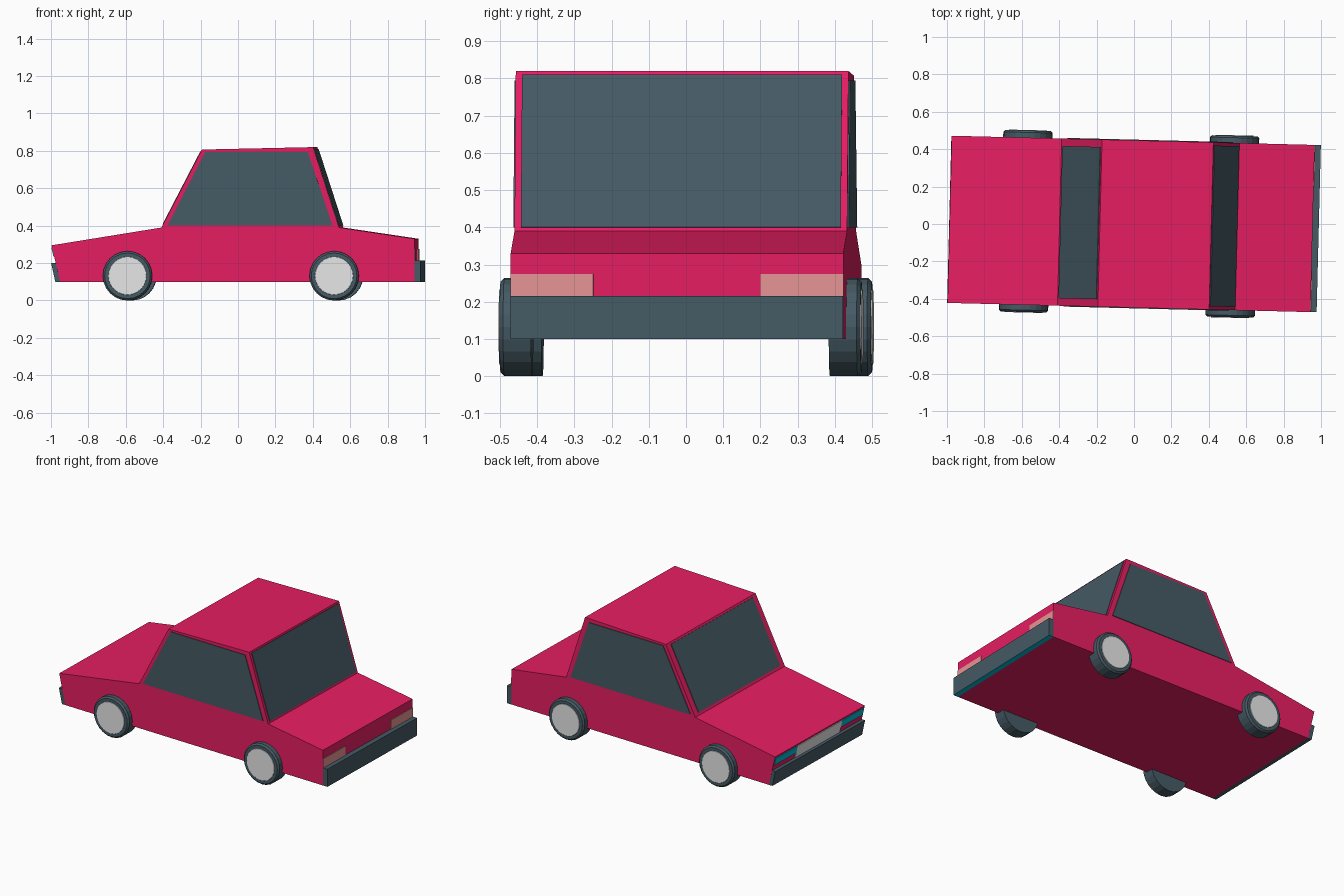
import bpy, bmesh, math
from mathutils import Matrix, Vector

if "Cube" in bpy.data.objects:
    bpy.data.objects.remove(bpy.data.objects["Cube"])

TURN = Matrix.Rotation(math.radians(-1.45), 4, 'Z')   # the car stands slightly turned
HALF = 0.447                                          # half width of the body


def material(name, rgb):
    lin = [(c / 255 / 12.92) if c < 11 else ((c / 255 + 0.055) / 1.055) ** 2.4 for c in rgb]
    m = bpy.data.materials.new(name)
    m.diffuse_color = (*lin, 1)
    m.use_nodes = True
    m.node_tree.nodes["Principled BSDF"].inputs["Base Color"].default_value = m.diffuse_color
    return m


PINK = material("pink paint", (233, 30, 99))
SLATE = material("slate glass and rubber", (69, 90, 100))
LIGHT = material("light grey metal", (238, 238, 238))
SALMON = material("salmon lens", (239, 154, 154))
TEAL = material("teal lens", (0, 188, 212))


def finish(bm, name, *mats):
    bmesh.ops.recalc_face_normals(bm, faces=bm.faces)
    bm.transform(TURN)
    me = bpy.data.meshes.new(name)
    bm.to_mesh(me)
    bm.free()
    for m in mats:
        me.materials.append(m)
    ob = bpy.data.objects.new(name, me)
    bpy.context.collection.objects.link(ob)
    return ob


def prism(bm, points, offset):
    """Flat outline swept along an offset vector into a closed solid."""
    face = bm.faces.new([bm.verts.new(p) for p in points])
    new = bmesh.ops.extrude_face_region(bm, geom=[face], use_keep_orig=True)["geom"]
    bmesh.ops.translate(bm, vec=offset, verts=[g for g in new if isinstance(g, bmesh.types.BMVert)])


def across(name, profile, *mats):
    """Side profile (x, z) swept over the full body width."""
    bm = bmesh.new()
    prism(bm, [(x, -HALF, z) for x, z in profile], (0, 2 * HALF, 0))
    return finish(bm, name, *mats)


def plate(name, points, outward, mat, thick=0.004):
    bm = bmesh.new()
    prism(bm, points, Vector(outward).normalized() * thick)
    return finish(bm, name, mat)


def on_slope(low, high, z):
    """x on the sloping line low-high at height z."""
    t = (z - low[1]) / (high[1] - low[1])
    return low[0] + t * (high[0] - low[0])


def panel(name, low, high, z0, z1, y0, y1, side, mat):
    """Plate on an end-facing body surface; side is -1 front, 1 rear."""
    x0, x1 = on_slope(low, high, z0), on_slope(low, high, z1)
    normal = (side * (high[1] - low[1]), 0, -side * (high[0] - low[0]))
    return plate(name, [(x0, y0, z0), (x0, y1, z0), (x1, y1, z1), (x1, y0, z1)], normal, mat)


# Key points of the side profile
nose_low, nose_high = (-0.94, 0.10), (-0.986, 0.295)
screen_low, screen_high = (-0.398, 0.39), (-0.182, 0.807)
back_low, back_high = (0.552, 0.39), (0.413, 0.82)
tail_low, tail_high = (0.955, 0.10), (0.955, 0.33)

# Body lower shell and cabin
across("lower_body", [nose_low, nose_high, screen_low, back_low, tail_high, tail_low], PINK)
across("cabin", [screen_low, screen_high, back_high, back_low], PINK)

# Bumpers, the rear one with a teal underside
across("front_bumper", [(-0.94, 0.10), (-0.966, 0.10), (-0.988, 0.20), (-0.964, 0.20)], SLATE)
rear = across("rear_bumper", [(0.955, 0.10), (0.988, 0.10), (0.988, 0.215), (0.955, 0.215)], SLATE, TEAL)
for f in rear.data.polygons:
    f.material_index = 1 if f.normal.z < -0.5 else 0

# Glass
panel("windscreen", screen_low, screen_high, 0.405, 0.795, -0.407, 0.407, -1, SLATE)
panel("rear_window", back_low, back_high, 0.40, 0.81, -0.43, 0.43, 1, SLATE)
side_glass = [(-0.366, 0.40), (-0.163, 0.795), (0.384, 0.795), (0.517, 0.40)]
for s, label in ((-1, "near"), (1, "far")):
    plate("side_window_" + label, [(x, s * HALF, z) for x, z in side_glass], (0, s, 0), SLATE)

# Lamps and grille
panel("grille", nose_low, nose_high, 0.20, 0.283, -0.222, 0.222, -1, LIGHT)
for s, label in ((-1, "near"), (1, "far")):
    panel("headlamp_" + label, nose_low, nose_high, 0.235, 0.283, s * 0.222, s * 0.44, -1, TEAL)
    panel("tail_lamp_" + label, tail_low, tail_high, 0.215, 0.275, s * 0.225, s * HALF, 1, SALMON)


def disc(name, x, y, s, radius, depth, chamfer, mat):
    """Cylinder along y whose outer rim is slightly smaller."""
    bm = bmesh.new()
    rot = Matrix.Rotation(math.radians(-90 * s), 4, 'X')

    def ring(r, dist):
        return [bm.verts.new(Vector((x, s * dist, 0.132)) + rot @ Vector(
            (r * math.cos(a * math.tau / 24), r * math.sin(a * math.tau / 24), 0))) for a in range(24)]
    rings = [ring(radius, y - depth), ring(radius, y - chamfer), ring(radius - chamfer, y)]
    for a, b in zip(rings, rings[1:]):
        for i in range(24):
            j = (i + 1) % 24
            bm.faces.new((a[i], a[j], b[j], b[i]))
    bm.faces.new(rings[0])
    bm.faces.new(rings[-1])
    return finish(bm, name, mat)


# Wheels
for x, end in ((-0.579, "front"), (0.526, "rear")):
    for s, label in ((-1, "near"), (1, "far")):
        disc(f"{end}_tyre_{label}", x, 0.485, s, 0.132, 0.085, 0.01, SLATE)
        disc(f"{end}_hub_{label}", x, 0.488, s, 0.102, 0.008, 0.001, LIGHT)
